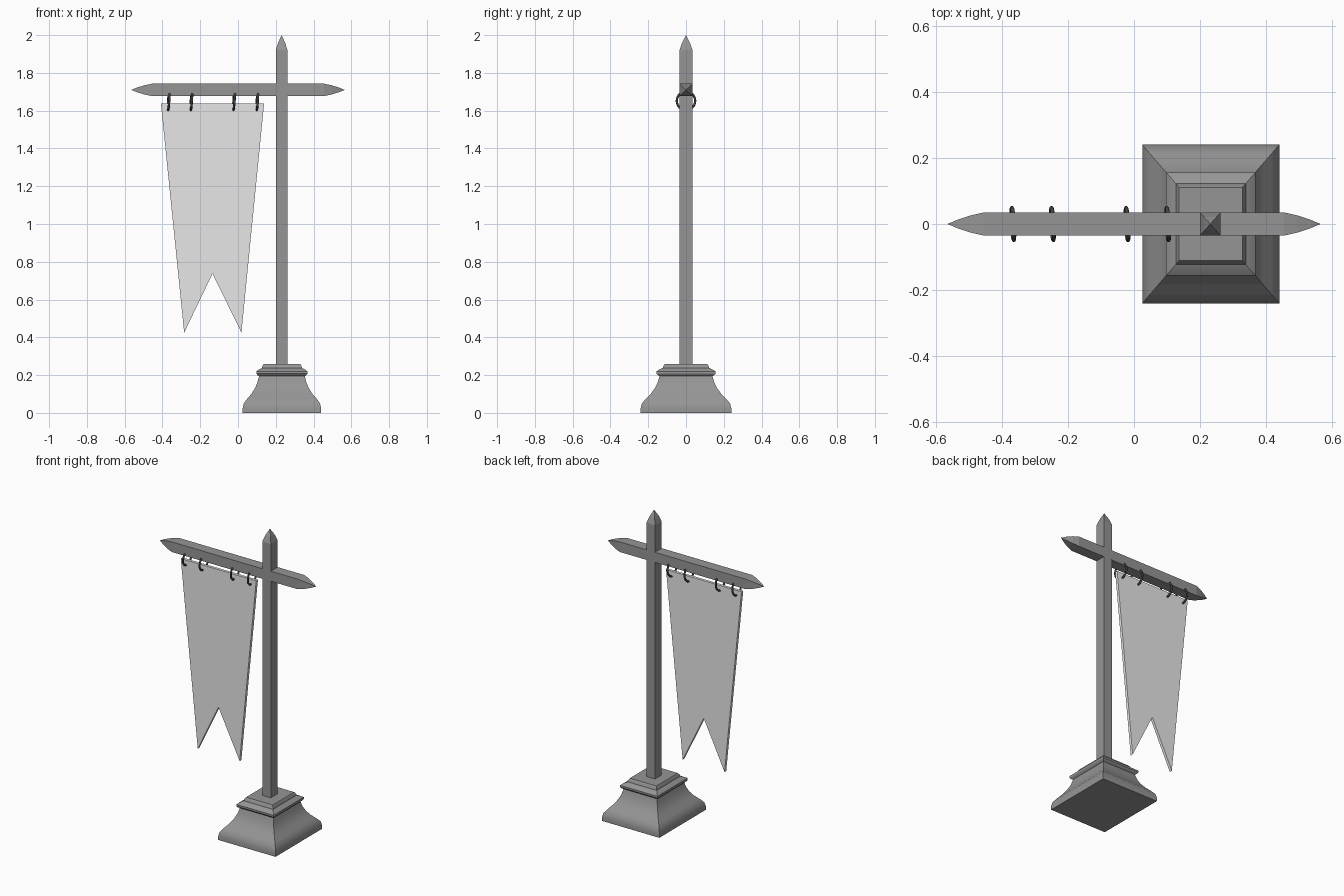
import bpy, bmesh, math
from mathutils import Matrix

cube = bpy.data.objects.get("Cube")
if cube:
    bpy.data.objects.remove(cube, do_unlink=True)


def material(name, value):
    m = bpy.data.materials.new(name)
    m.use_nodes = True
    colour = (value, value, value, 1)
    m.diffuse_color = colour
    bsdf = next(n for n in m.node_tree.nodes if n.type == 'BSDF_PRINCIPLED')
    bsdf.inputs["Base Color"].default_value = colour
    return m


post_grey = material("post grey", 0.30)
cloth_grey = material("pale cloth grey", 0.80)
ring_grey = material("dark ring grey", 0.06)


def finish(name, bm, mat, matrix=Matrix(), smooth=None):
    bmesh.ops.remove_doubles(bm, verts=bm.verts, dist=0.0001)
    bmesh.ops.recalc_face_normals(bm, faces=bm.faces)
    me = bpy.data.meshes.new(name)
    bm.to_mesh(me)
    bm.free()
    me.materials.append(mat)
    ob = bpy.data.objects.new(name, me)
    ob.matrix_world = matrix
    bpy.context.collection.objects.link(ob)
    if smooth:
        bpy.ops.object.select_all(action='DESELECT')
        ob.select_set(True)
        bpy.context.view_layer.objects.active = ob
        bpy.ops.object.shade_smooth_by_angle(angle=math.radians(smooth))
    return ob


def loft(name, sections, mat, matrix, ratio=1.0, smooth=None):
    """Stack rectangular sections (height, half width) along local z."""
    bm = bmesh.new()
    rings = []
    for z, h in sections:
        rings.append([bm.verts.new((sx * h, sy * h * ratio, z))
                      for sx, sy in ((-1, -1), (1, -1), (1, 1), (-1, 1))])
    for a, b in zip(rings, rings[1:]):
        for i in range(4):
            j = (i + 1) % 4
            bm.faces.new((a[i], a[j], b[j], b[i]))
    bm.faces.new(rings[0])
    bm.faces.new(rings[-1])
    return finish(name, bm, mat, matrix, smooth)


# Moulded plinth
plinth = [(0, .2075), (.025, .2075), (.05, .202), (.075, .184), (.10, .162),
          (.13, .143), (.16, .130), (.195, .121), (.20, .130), (.208, .135),
          (.220, .135), (.226, .128), (.238, .106), (.247, .104), (.260, .096)]
loft("plinth", plinth, post_grey, Matrix.Translation((.2325, 0, 0)), 1.157, 30)

# Upright post with a pointed top
loft("post", [(.25, .031), (1.92, .031), (1.96, .0185), (2, 0)],
     post_grey, Matrix.Translation((.231, 0, 0)), 1.12)

# Crossbeam with tapered ends
taper = [(.565, 0), (.535, .012), (.495, .0245), (.455, .033)]
beam = [(-x, h) for x, h in taper] + taper[::-1]
loft("crossbeam", beam, post_grey,
     Matrix.Translation((0, 0, 1.71)) @ Matrix.Rotation(math.pi / 2, 4, 'Y'), 1.06)

# Swallow-tailed banner
bm = bmesh.new()
outline = [(-.408, 1.637), (-.285, .425), (-.135, .737), (.018, .425), (.138, 1.637)]
face = bm.faces.new([bm.verts.new((x, -.009, z)) for x, z in outline])
sides = bmesh.ops.extrude_face_region(bm, geom=[face])
bmesh.ops.translate(bm, vec=(0, .018, 0),
                    verts=[v for v in sides["geom"] if isinstance(v, bmesh.types.BMVert)])
finish("banner", bm, cloth_grey)

# Hanging rings, slightly askew
for n, x in enumerate((-.367, -.247, -.021, .102)):
    bpy.ops.mesh.primitive_torus_add(
        major_segments=24, minor_segments=8, major_radius=.049, minor_radius=.006)
    ring = bpy.context.object
    ring.name = f"hanging_ring_{n + 1}"
    ring.matrix_world = (Matrix.Translation((x, 0, 1.652)) @ Matrix.Rotation(.06, 4, 'Z')
                         @ Matrix.Rotation(math.pi / 2 + .07, 4, 'Y'))
    ring.data.materials.append(ring_grey)
    bpy.ops.object.shade_smooth_by_angle(angle=math.radians(50))
